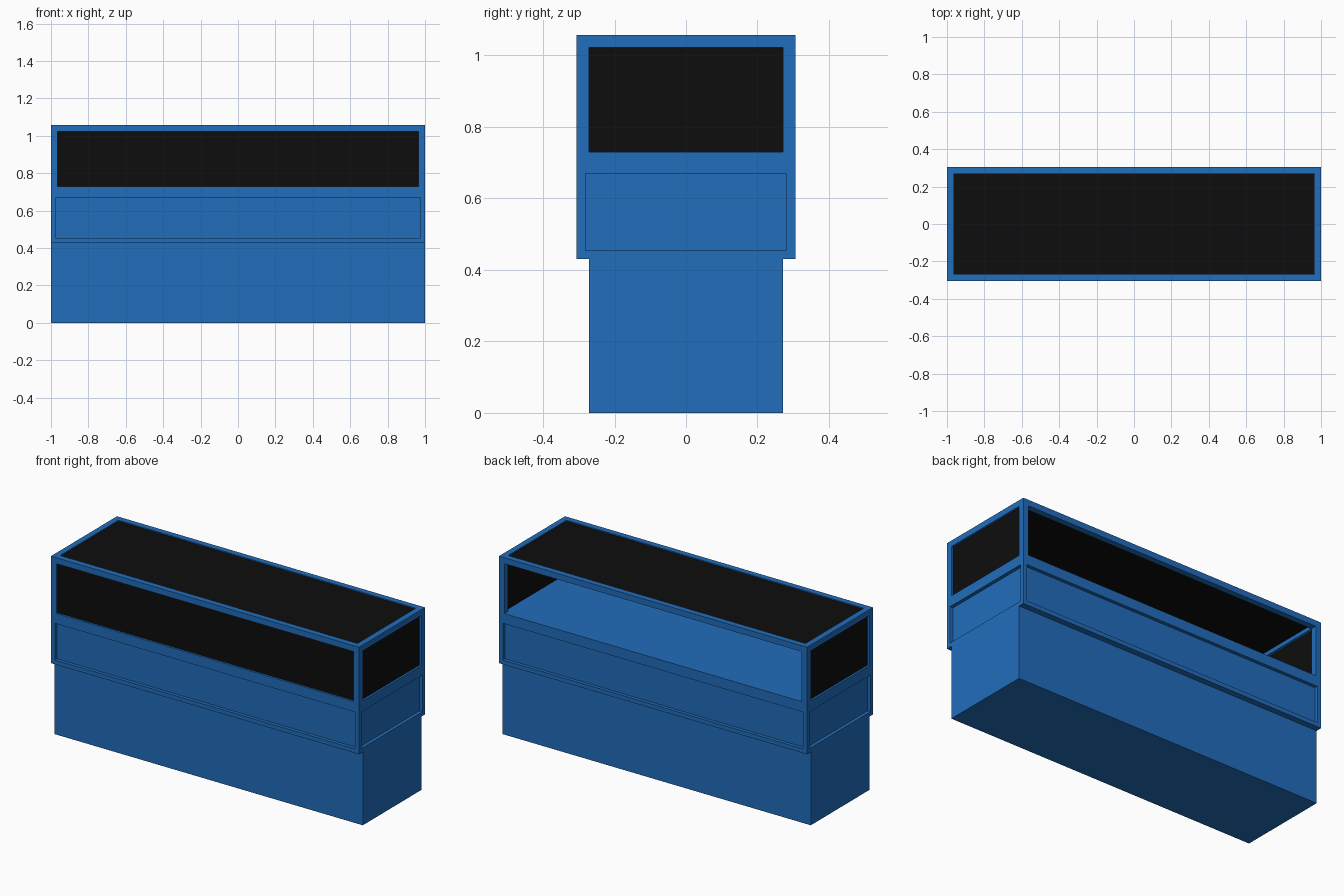
import bpy
import bmesh
from mathutils import Vector

cube = bpy.data.objects.get("Cube")
if cube:
    bpy.data.objects.remove(cube, do_unlink=True)

# Main dimensions
HX, HY = 1.0, 0.306          # half length and half depth
RIM = 0.035                  # frame thickness
LEDGE, COUNTER, TOP = 0.43, 0.73, 1.058
IX, IY, IZ = HX - RIM, HY - RIM, TOP - RIM
RECESS = 0.02


def material(name, rgb):
    mat = bpy.data.materials.new(name)
    mat.use_nodes = True
    colour = (*rgb, 1)
    mat.diffuse_color = colour
    mat.node_tree.nodes["Principled BSDF"].inputs["Base Color"].default_value = colour
    return mat


BLUE = material("blue paint", (0.0152, 0.153, 0.503))
BLACK = material("black glass", (0.004, 0.004, 0.004))


def box(name, low, high, mat, edit=None):
    """Axis-aligned box between two corners, with an optional bmesh edit."""
    low, high = Vector(low), Vector(high)
    bm = bmesh.new()
    bmesh.ops.create_cube(bm, size=1)
    for v in bm.verts:
        v.co = (low + high) / 2 + v.co * (high - low)
    if edit:
        edit(bm)
    mesh = bpy.data.meshes.new(name)
    bm.to_mesh(mesh)
    bm.free()
    mesh.materials.append(mat)
    obj = bpy.data.objects.new(name, mesh)
    bpy.context.collection.objects.link(obj)
    return obj


def recess_panels(bm):
    """Sink a rectangular panel into each of the four upright sides."""
    bm.normal_update()
    sides = [f for f in bm.faces if abs(f.normal.z) < 0.5]
    bmesh.ops.inset_individual(bm, faces=sides, thickness=RIM, depth=0)
    for v in {v for f in sides for v in f.verts}:
        if v.co.z > (LEDGE + COUNTER) / 2:
            v.co.z -= RIM
    bm.normal_update()
    sunk = bmesh.ops.extrude_discrete_faces(bm, faces=sides)["faces"]
    bm.normal_update()
    for f in sunk:
        bmesh.ops.translate(bm, verts=f.verts[:], vec=f.normal * -RECESS)


# Plinth and panelled counter body
box("base", (-HX, -IY, 0), (HX, IY, LEDGE), BLUE)
box("counter_body", (-HX, -HY, LEDGE), (HX, HY, COUNTER), BLUE, recess_panels)

# Corner posts and long top rails
for y_name, y0, y1 in (("front", -HY, -IY), ("back", IY, HY)):
    box(y_name + "_top_rail", (-HX, y0, IZ), (HX, y1, TOP), BLUE)
    for x_name, x0, x1 in (("right", -HX, -IX), ("left", IX, HX)):
        box(f"{y_name}_{x_name}_post", (x0, y0, COUNTER), (x1, y1, IZ), BLUE)

# End rails and end glass
for name, s in (("right", -1), ("left", 1)):
    xs = sorted((s * IX, s * HX))
    box(name + "_top_rail", (xs[0], -IY, IZ), (xs[1], IY, TOP), BLUE)
    gx = s * (HX - 0.015)
    box(name + "_glass", (gx - 0.003, -IY, COUNTER), (gx + 0.003, IY, IZ), BLACK)

# Front and top glass; the back stays open
gy = -HY + 0.015
box("front_glass", (-IX, gy - 0.003, COUNTER), (IX, gy + 0.003, IZ), BLACK)
box("top_glass", (-IX, -IY, TOP - 0.012), (IX, IY, TOP - 0.006), BLACK)
